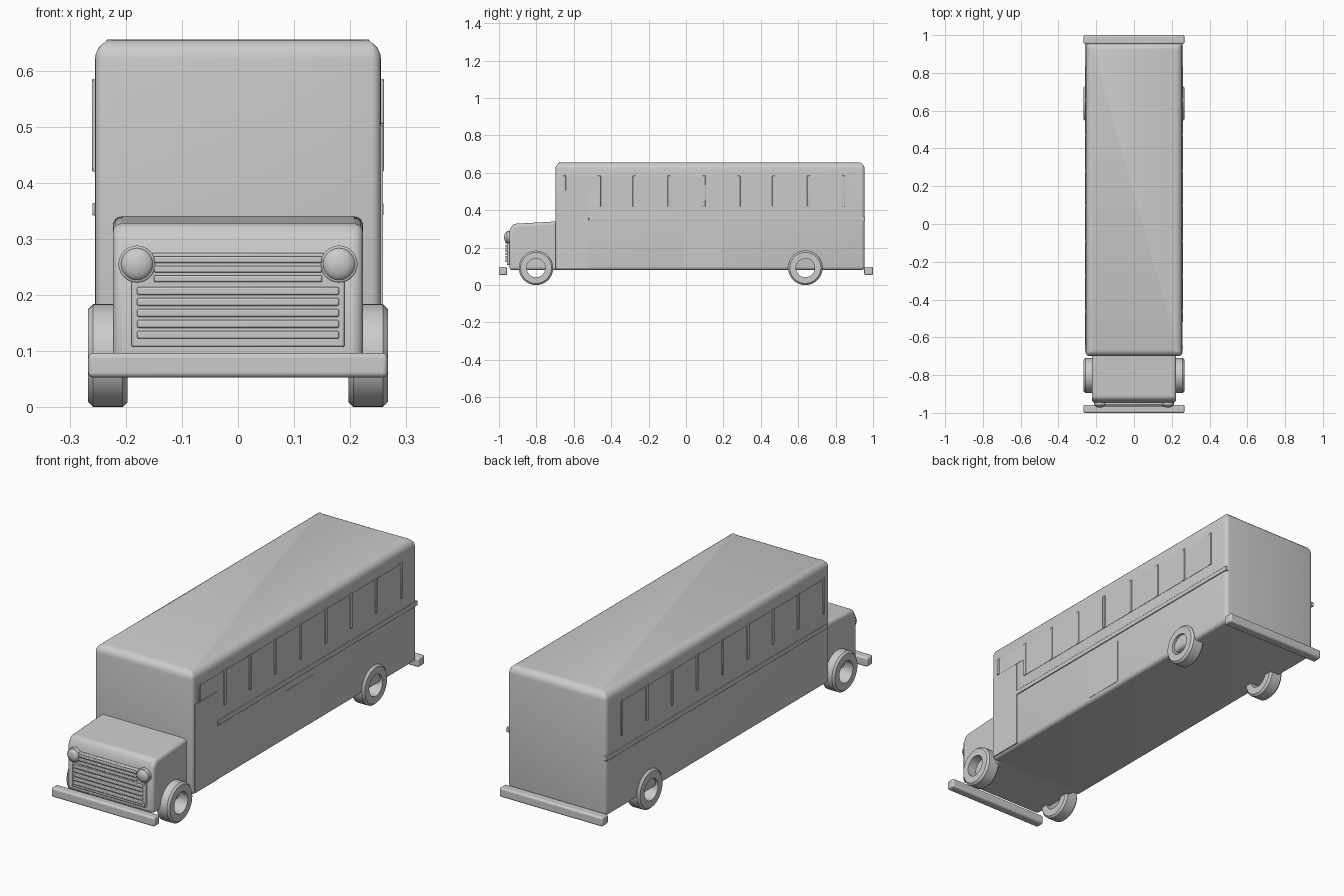
import bpy, bmesh, math
from mathutils import Matrix

if "Cube" in bpy.data.objects:
    bpy.data.objects.remove(bpy.data.objects["Cube"], do_unlink=True)

grey = bpy.data.materials.new("plain_grey")
grey.use_nodes = True
grey.diffuse_color = (0.6, 0.6, 0.6, 1)
grey.node_tree.nodes["Principled BSDF"].inputs["Base Color"].default_value = (0.6, 0.6, 0.6, 1)


def finish(name, bm, bevel=0, segments=4):
    bmesh.ops.recalc_face_normals(bm, faces=bm.faces[:])
    mesh = bpy.data.meshes.new(name)
    bm.to_mesh(mesh)
    bm.free()
    mesh.materials.append(grey)
    obj = bpy.data.objects.new(name, mesh)
    bpy.context.collection.objects.link(obj)
    if bevel:
        mod = obj.modifiers.new("rounding", "BEVEL")
        mod.width, mod.segments = bevel, segments
    bpy.ops.object.select_all(action="DESELECT")
    obj.select_set(True)
    bpy.context.view_layer.objects.active = obj
    bpy.ops.object.shade_smooth_by_angle(angle=math.radians(35))
    return obj


def box(name, x, y, z, bevel=0, segments=4):
    bm = bmesh.new()
    bmesh.ops.create_cube(bm, size=1)
    for v in bm.verts:
        for i, (lo, hi) in enumerate((x, y, z)):
            v.co[i] = lo if v.co[i] < 0 else hi
    return finish(name, bm, bevel, segments)


def side_box(name, side, y, z, out, bevel=0):
    x = sorted((side * 0.245, side * out))
    return box(name, x, y, z, bevel, 2)


def profile_x(name, points, half, bevel):
    # side profile in y and z, extruded across the width
    bm = bmesh.new()
    face = bm.faces.new([bm.verts.new((-half, y, z)) for y, z in points])
    new = bmesh.ops.extrude_face_region(bm, geom=[face])["geom"]
    verts = [g for g in new if isinstance(g, bmesh.types.BMVert)]
    bmesh.ops.translate(bm, verts=verts, vec=(2 * half, 0, 0))
    return finish(name, bm, bevel)


def ring(name, x, y, z, section, steps=40):
    # closed section of (radius, offset) turned around the x axis
    bm = bmesh.new()
    vs = [bm.verts.new((x + o, y, z + r)) for r, o in section]
    es = [bm.edges.new((vs[i], vs[(i + 1) % len(vs)])) for i in range(len(vs))]
    bmesh.ops.spin(bm, geom=vs + es, cent=(x, y, z), axis=(1, 0, 0),
                   angle=math.tau, steps=steps, use_merge=True)
    bmesh.ops.remove_doubles(bm, verts=bm.verts[:], dist=0.0001)
    return finish(name, bm)


# Passenger body: larger rounding on the roof, smaller below
bm = bmesh.new()
bmesh.ops.create_cube(bm, size=1, matrix=Matrix.Translation((0, 0.128, 0.3675))
                      @ Matrix.Diagonal((0.51, 1.654, 0.575, 1)))
roof = [e for e in bm.edges if all(v.co.z > 0.5 for v in e.verts)]
lower = [e for e in bm.edges if e not in roof]
bmesh.ops.bevel(bm, geom=lower, offset=0.018, segments=4, profile=0.5, affect="EDGES")
roof = [e for e in bm.edges if all(v.co.z > 0.65 for v in e.verts) and e.is_manifold
        and abs(e.link_faces[0].normal.z - e.link_faces[1].normal.z) > 0.5]
bmesh.ops.bevel(bm, geom=roof, offset=0.035, segments=5, profile=0.5, affect="EDGES")
finish("body", bm)

# Engine hood with a sloping top
profile_x("hood", [(-0.66, 0.08), (-0.945, 0.08), (-0.945, 0.29),
                   (-0.925, 0.327), (-0.66, 0.342)], 0.223, 0.016)

# Grille plate, slats and headlights
box("grille", (-0.19, 0.19), (-0.958, -0.93), (0.107, 0.24), 0.004, 2)
box("grille_top", (-0.155, 0.155), (-0.958, -0.93), (0.23, 0.275), 0.004, 2)
for i in range(5):
    z = 0.122 + i * 0.0195
    box("grille_slat", (-0.18, 0.18), (-0.966, -0.94), (z, z + 0.014), 0.003, 2)
for z in (0.223, 0.240, 0.257):
    box("grille_upper_slat", (-0.15, 0.15), (-0.966, -0.94), (z, z + 0.012), 0.003, 2)
for side, label in ((1, "left"), (-1, "right")):
    bm = bmesh.new()
    bmesh.ops.create_cone(bm, cap_ends=True, segments=32, radius1=0.033, radius2=0.033, depth=0.03,
                          matrix=Matrix.Translation((side * 0.18, -0.945, 0.255))
                          @ Matrix.Rotation(math.pi / 2, 4, "X"))
    finish(label + "_headlight_rim", bm, 0.003, 2)
    bm = bmesh.new()
    bmesh.ops.create_uvsphere(bm, u_segments=32, v_segments=16, radius=1,
                              matrix=Matrix.Translation((side * 0.18, -0.957, 0.255))
                              @ Matrix.Diagonal((0.029, 0.015, 0.029, 1)))
    finish(label + "_headlight", bm)

# Bumpers
box("front_bumper", (-0.267, 0.267), (-1, -0.957), (0.053, 0.097), 0.009)
box("rear_bumper", (-0.267, 0.267), (0.953, 1), (0.053, 0.097), 0.009)

# Open ring wheels
tyre = [(0.05, -0.035), (0.083, -0.035), (0.092, -0.026),
        (0.092, 0.026), (0.083, 0.035), (0.05, 0.035)]
for side, label in ((1, "left"), (-1, "right")):
    for y, end in ((-0.802, "front"), (0.638, "rear")):
        ring(f"{end}_{label}_wheel", side * 0.232, y, 0.092, tyre)

# Side windows with pillars, and belt rails
pillars = [-0.65 + i * 0.1865 for i in range(9)]
for side, label in ((1, "left"), (-1, "right")):
    for i in range(8):
        bottom = 0.505 if side > 0 and i == 0 else 0.42
        side_box(label + "_window", side, (pillars[i] + 0.009, pillars[i + 1] - 0.009),
                 (bottom, 0.58), 0.2565)
    for y in pillars:
        bottom = 0.505 if side > 0 and y < -0.6 else 0.42
        side_box(label + "_pillar", side, (y - 0.008, y + 0.008), (bottom, 0.585), 0.26, 0.002)
    start = -0.52 if side > 0 else -0.68
    side_box(label + "_belt_rail", side, (start, 0.957), (0.342, 0.364), 0.2595, 0.002)

# Entrance door and lower side panel
side_box("door", 1, (-0.685, -0.52), (0.09, 0.503), 0.258)
side_box("side_panel", 1, (-0.01, 0.19), (0.1, 0.31), 0.2565)
